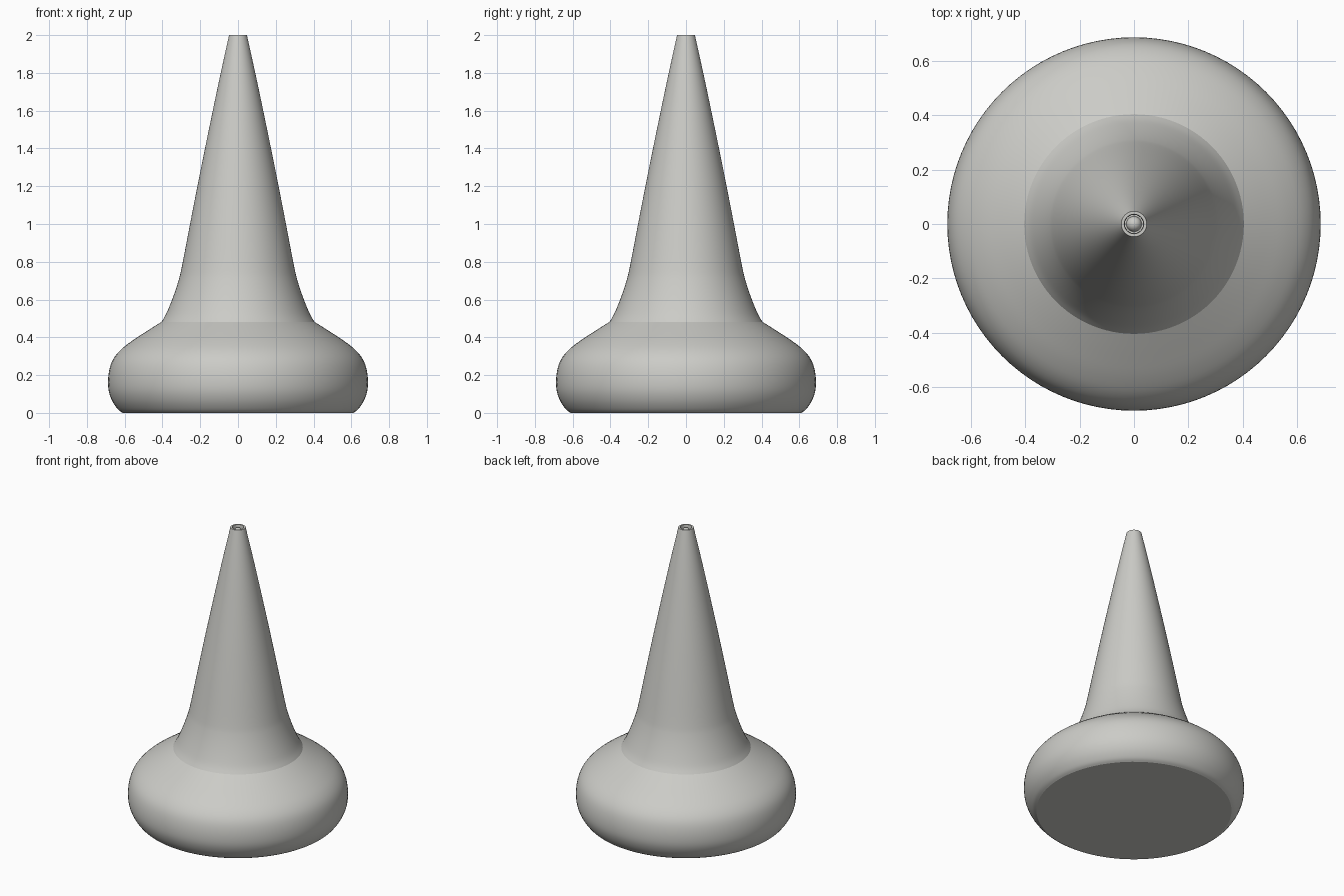
import bpy, bmesh, math

if "Cube" in bpy.data.objects:
    bpy.data.objects.remove(bpy.data.objects["Cube"])

SIDES = 96
grey = bpy.data.materials.new("warm_light_grey")
grey.diffuse_color = (0.6, 0.6, 0.57, 1)
grey.use_nodes = True
grey.node_tree.nodes["Principled BSDF"].inputs["Base Color"].default_value = grey.diffuse_color


def smooth_curve(pts, steps=4):
    """Catmull-Rom curve through the profile points."""
    p = [pts[0]] + pts + [pts[-1]]
    out = []
    for i in range(1, len(p) - 2):
        a, b, c, d = p[i - 1:i + 3]
        for s in range(steps):
            t = s / steps
            out.append(tuple(0.5 * (2 * b[k] + (c[k] - a[k]) * t
                       + (2 * a[k] - 5 * b[k] + 4 * c[k] - d[k]) * t * t
                       + (3 * b[k] - a[k] - 3 * c[k] + d[k]) * t ** 3) for k in (0, 1)))
    return out + [pts[-1]]


def lathe(name, profile):
    """Spin (radius, z) points about z; a zero radius closes to a pole."""
    bm = bmesh.new()
    rings = []
    for r, z in profile:
        n = 1 if r == 0 else SIDES
        rings.append([bm.verts.new((r * math.cos(math.tau * i / SIDES),
                                    r * math.sin(math.tau * i / SIDES), z)) for i in range(n)])
    for lo, hi in zip(rings, rings[1:]):
        for i in range(SIDES):
            j = (i + 1) % SIDES
            quad = [lo[i % len(lo)], lo[j % len(lo)], hi[j % len(hi)], hi[i % len(hi)]]
            bm.faces.new(list(dict.fromkeys(quad)))
    me = bpy.data.meshes.new(name)
    bm.to_mesh(me)
    bm.free()
    me.materials.append(grey)
    ob = bpy.data.objects.new(name, me)
    bpy.context.collection.objects.link(ob)
    bpy.ops.object.select_all(action='DESELECT')
    ob.select_set(True)
    bpy.context.view_layer.objects.active = ob
    bpy.ops.object.shade_smooth_by_angle(angle=math.radians(30))


# Rounded bulb base with a flat underside
lathe("bulb_base", [(0, 0)] + smooth_curve(
    [(0.61, 0), (0.635, 0.018), (0.667, 0.065), (0.686, 0.125), (0.686, 0.2), (0.668, 0.27),
     (0.63, 0.325), (0.57, 0.375), (0.49, 0.428), (0.405, 0.482)]))

# Flared neck tapering to a narrow tip with a recessed mouth
neck = smooth_curve([(0.405, 0.482), (0.38, 0.525), (0.345, 0.61), (0.315, 0.7),
                     (0.296, 0.78), (0.25, 1.02), (0.2, 1.275), (0.148, 1.53),
                     (0.1, 1.76), (0.055, 1.965), (0.047, 2.0)])
lathe("tapered_neck", neck + [(0.036, 2.0), (0.034, 1.985), (0.034, 1.965), (0, 1.965)])

# Small ball seated in the mouth
ball = [(0.028 * math.cos(a), 1.967 + 0.028 * math.sin(a))
        for a in (math.radians(d) for d in range(-60, 90, 15))]
lathe("tip_ball", [(0, 1.939)] + ball + [(0, 1.995)])
